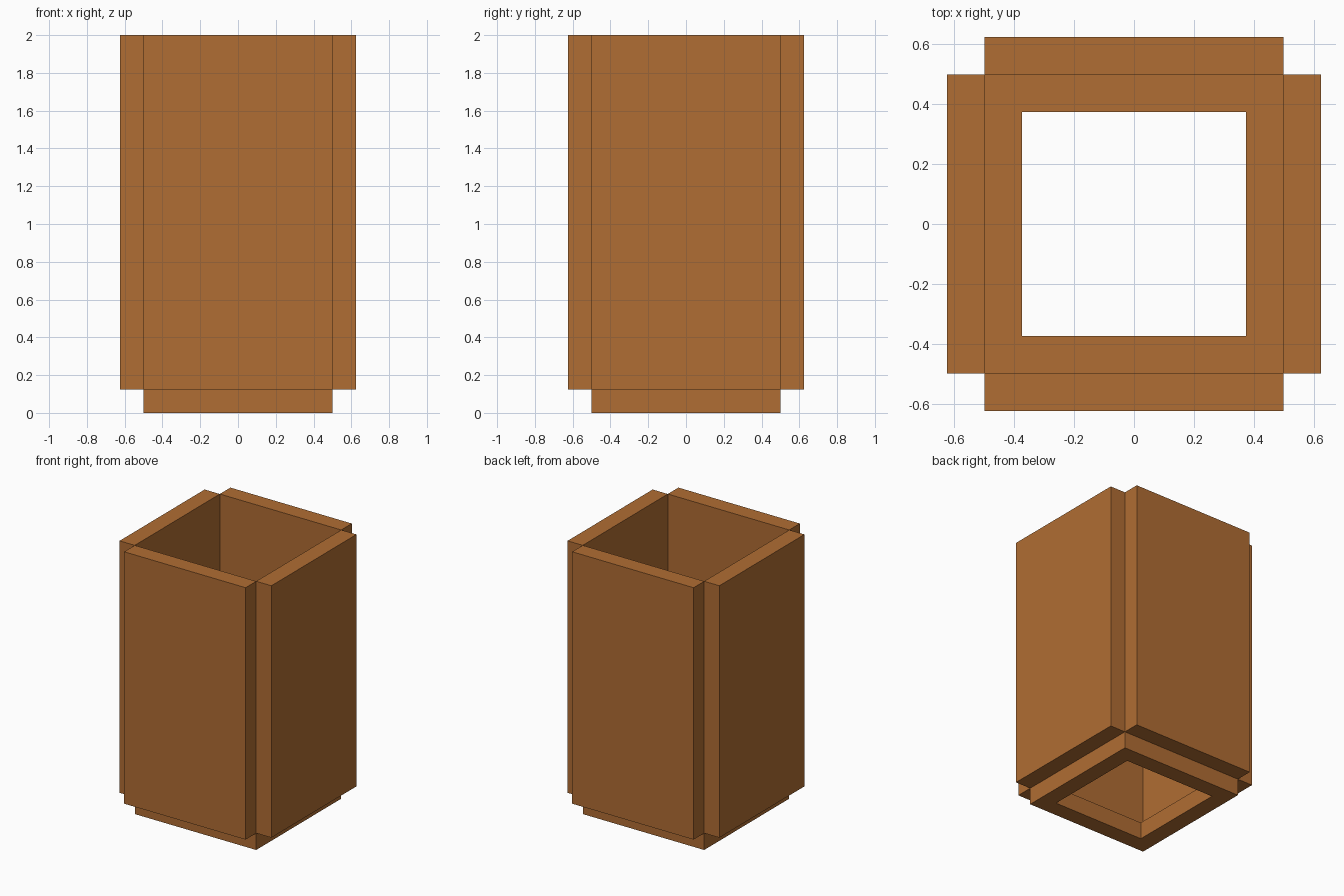
import bpy, bmesh, math
from mathutils import Matrix, Vector

cube = bpy.data.objects.get("Cube")
if cube:
    bpy.data.objects.remove(cube, do_unlink=True)

HALF = 0.5       # half width of the base and of each panel
THICK = 0.125    # board thickness
HEIGHT = 2.0

wood = bpy.data.materials.new("warm_wood")
wood.use_nodes = True
colour = (0.434, 0.153, 0.033, 1.0)
wood.diffuse_color = colour
bsdf = next(n for n in wood.node_tree.nodes if n.type == 'BSDF_PRINCIPLED')
bsdf.inputs["Base Color"].default_value = colour


def add_object(name, bm):
    bmesh.ops.recalc_face_normals(bm, faces=bm.faces)
    mesh = bpy.data.meshes.new(name)
    bm.to_mesh(mesh)
    bm.free()
    mesh.materials.append(wood)
    obj = bpy.data.objects.new(name, mesh)
    bpy.context.collection.objects.link(obj)
    return obj


def square(bm, half, z):
    return [bm.verts.new((x * half, y * half, z))
            for x, y in ((-1, -1), (1, -1), (1, 1), (-1, 1))]


# Open square base frame
bm = bmesh.new()
loops = [square(bm, HALF, 0), square(bm, HALF, THICK),
         square(bm, HALF - THICK, THICK), square(bm, HALF - THICK, 0)]
for i in range(4):
    a, b = loops[i], loops[(i + 1) % 4]
    for j in range(4):
        k = (j + 1) % 4
        bm.faces.new((a[j], a[k], b[k], b[j]))
add_object("base_frame", bm)

# Four upright panels, standing outside the base frame and open at the corners
for i, side in enumerate(("front", "left", "back", "right")):
    bm = bmesh.new()
    bmesh.ops.create_cube(bm, size=1)
    bmesh.ops.scale(bm, vec=(2 * HALF, THICK, HEIGHT - THICK), verts=bm.verts)
    bmesh.ops.translate(
        bm, vec=Vector((0, -HALF - THICK / 2, (HEIGHT + THICK) / 2)), verts=bm.verts)
    bmesh.ops.transform(
        bm, matrix=Matrix.Rotation(i * math.pi / 2, 4, 'Z'), verts=bm.verts)
    add_object(side + "_panel", bm)
